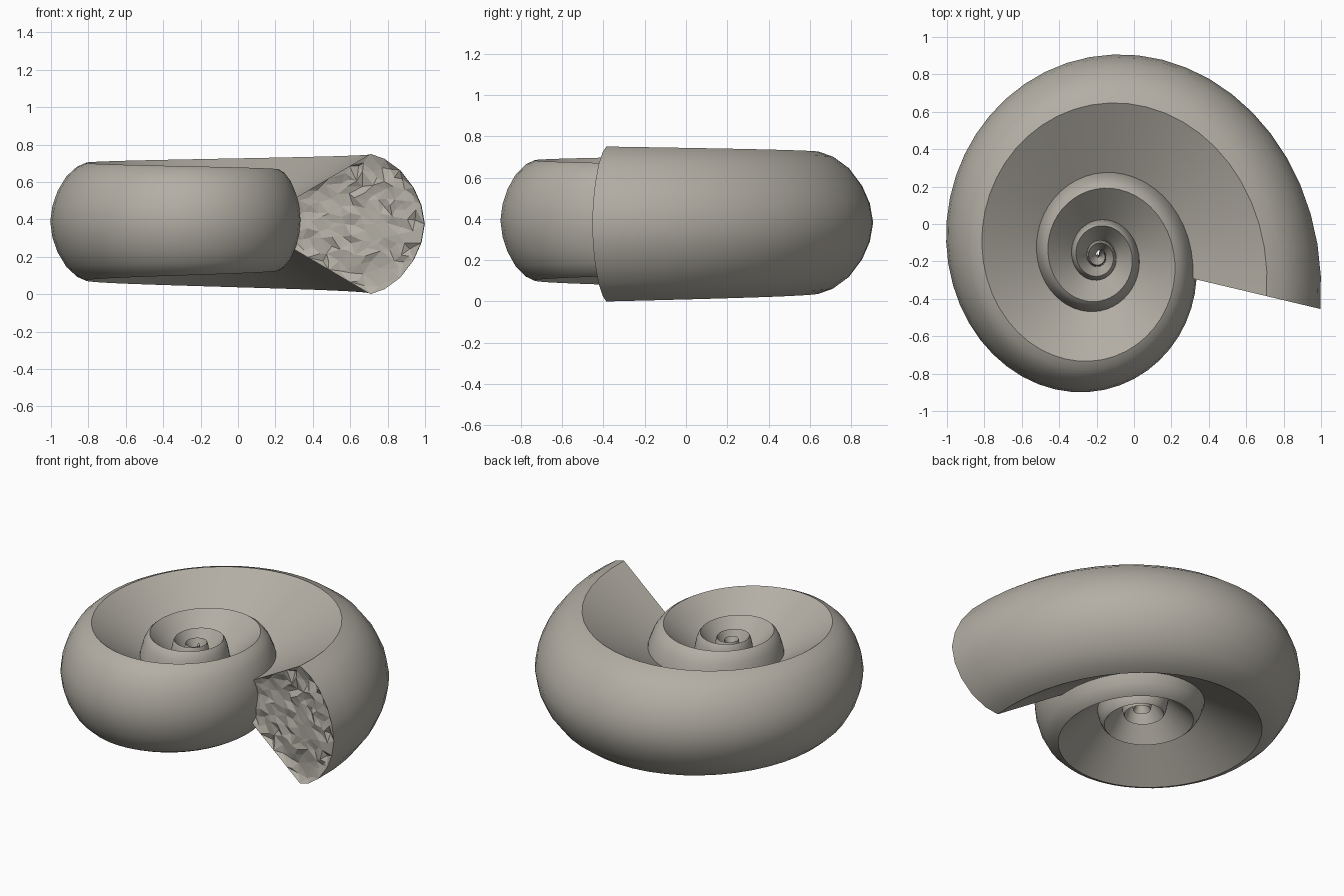
import bpy, bmesh, math, random
from mathutils import Vector
from mathutils.geometry import delaunay_2d_cdt

if "Cube" in bpy.data.objects:
    bpy.data.objects.remove(bpy.data.objects["Cube"])

random.seed(4)
CX, CY, STRETCH = -0.19, -0.172, 1.10   # spiral pole and y stretch
GROWTH = 2.3                            # growth per turn
START, TURNS, STEPS = -12.2, 4.25, 48

# upper half of the whorl section: (radius fraction, height fraction)
OUTER = [(1, 0), (.985, .27), (.95, .52), (.89, .77), (.82, .93), (.757, 1)]
INNER_R, INNER_H = .38, .30


def section(deg):
    """Closed loop of points of the whorl section at a spiral angle."""
    u = GROWTH ** (-(deg - START) / 360)
    R = 1.18 * GROWTH ** (-deg / 360)
    t = deg + 7.6
    if 0 < t < 450:
        R *= 1 + .042 * math.sin(math.pi * t / 450) ** 2
    top = .54 + .21 * u ** .6
    bot = .32 - .32 * u ** .6
    mid, half = (top + bot) / 2, (top - bot) / 2
    crest = .757 + .07 * (1 - u) ** 2
    k = (1 - crest) / .243
    # the innermost turn closes over the pole
    last = max(0, (deg - START) / 360 - TURNS + 1)
    inner = INNER_R - .9 * last
    up = [(1 - (1 - r) * k, h) for r, h in OUTER]
    for i in range(1, 5):               # straight umbilical wall
        f = i / 4
        up.append((crest + (inner - crest) * f, 1 + (INNER_H - 1) * f))
    up.append((inner, 0))
    loop = up + [(r, -h) for r, h in up[-2:0:-1]]
    a = math.radians(deg)
    return [Vector((CX + R * r * math.cos(a),
                    CY + STRETCH * R * r * math.sin(a),
                    mid + half * h)) for r, h in loop]


stone = bpy.data.materials.new("warm_grey_stone")
stone.diffuse_color = (.45, .425, .375, 1)
stone.use_nodes = True
stone.node_tree.nodes["Principled BSDF"].inputs["Base Color"].default_value = stone.diffuse_color


def make_object(name, bm):
    bmesh.ops.recalc_face_normals(bm, faces=bm.faces[:])
    me = bpy.data.meshes.new(name)
    bm.to_mesh(me)
    bm.free()
    me.materials.append(stone)
    ob = bpy.data.objects.new(name, me)
    bpy.context.collection.objects.link(ob)
    return ob


# coiled shell
bm = bmesh.new()
rings = [[bm.verts.new(p) for p in section(START + i * 360 / STEPS)]
         for i in range(int(TURNS * STEPS) + 1)]
n = len(rings[0])
for a, b in zip(rings, rings[1:]):
    for i in range(n):
        j = (i + 1) % n
        bm.faces.new((a[i], a[j], b[j], b[i]))
bm.faces.new(rings[-1])
shell = make_object("coiled_shell", bm)
bpy.context.view_layer.objects.active = shell
shell.select_set(True)
bpy.ops.object.shade_smooth_by_angle(angle=math.radians(35))

# rough broken face closing the mouth: random points triangulated in its plane
edge = section(START)
centre = sum(edge, Vector()) / n
a = math.radians(START)
radial = Vector((math.cos(a), STRETCH * math.sin(a), 0)).normalized()
inward = Vector((-radial.y, radial.x, 0))
up = Vector((0, 0, 1))
pts = [Vector(((p - centre).dot(radial), (p - centre).z)) for p in edge]
rim = pts[:]
while len(pts) < n + 130:
    p = rim[random.randrange(n)]
    q = rim[random.randrange(n)]
    f = random.uniform(.1, .9)
    c = (p * f + q * (1 - f)) * .93
    if all((c - o).length > .035 for o in pts) or random.random() < .002:
        pts.append(c)
verts, _, faces, *_ = delaunay_2d_cdt(
    pts, [(i, (i + 1) % n) for i in range(n)], [], 1, 1e-5)
bm = bmesh.new()
vs = []
for v in verts:
    on_rim = min((v - r).length for r in rim) < 1e-4
    depth = 0 if on_rim else random.uniform(.005, .03)
    vs.append(bm.verts.new(centre + radial * v.x + up * v.y + inward * depth))
for f in faces:
    bm.faces.new([vs[i] for i in f])
make_object("rough_mouth_face", bm)
